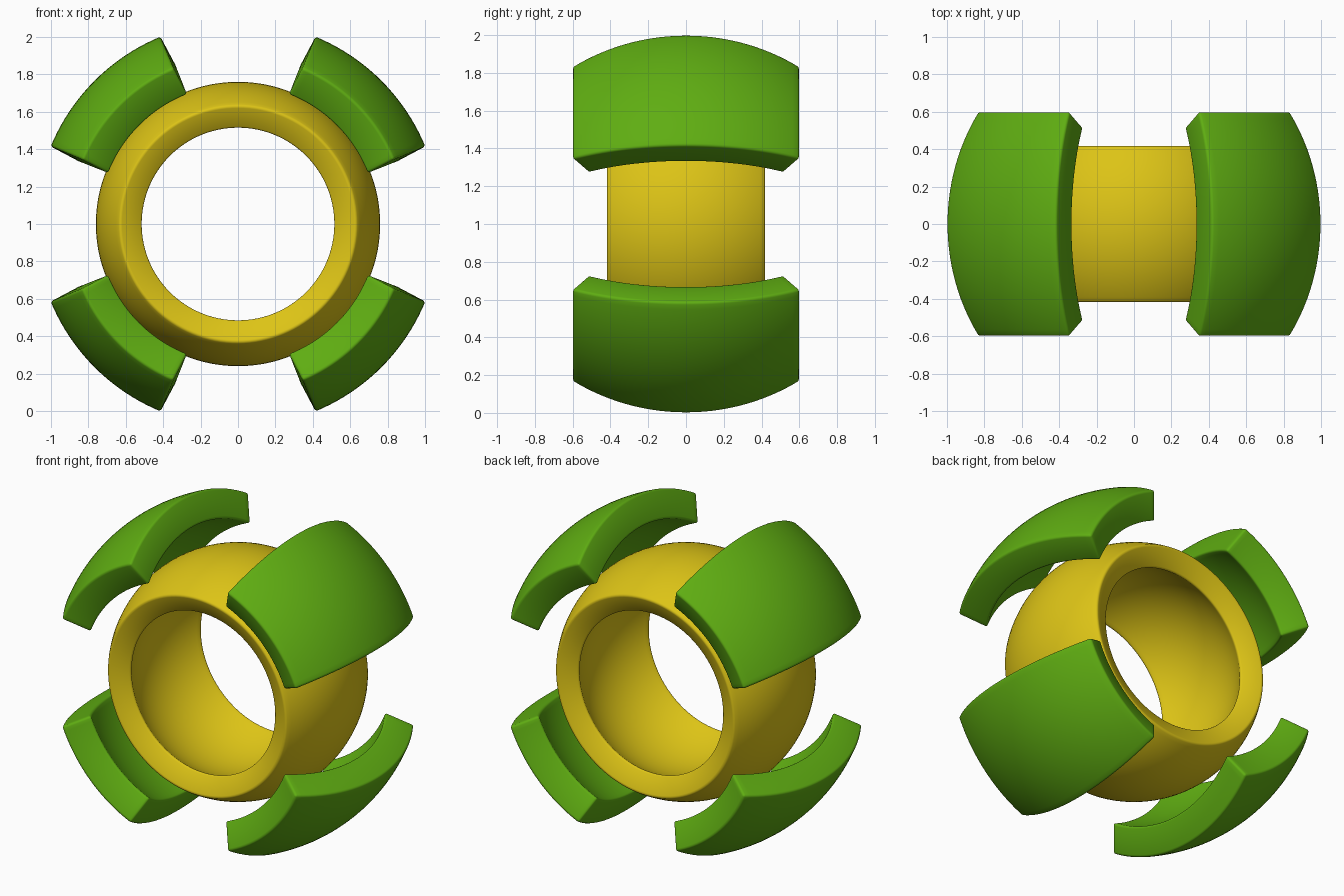
import bpy, bmesh
from math import sin, cos, radians

if "Cube" in bpy.data.objects:
    bpy.data.objects.remove(bpy.data.objects["Cube"])


def material(name, rgb):
    m = bpy.data.materials.new(name)
    m.diffuse_color = (*rgb, 1)
    m.use_nodes = True
    m.node_tree.nodes["Principled BSDF"].inputs["Base Color"].default_value = m.diffuse_color
    return m


def shell(name, mat, centre, outer, inner, na, ne, closed=False):
    """Thick spherical patch; outer/inner = (radius, half azimuth, half elevation) in degrees."""
    bm = bmesh.new()
    grids = []
    for r, ha, he in (outer, inner):
        grid = []
        for i in range(na if closed else na + 1):
            a = radians(centre + ha * (2 * i / na - 1))
            row = []
            for j in range(ne + 1):
                e = radians(he * (2 * j / ne - 1))
                row.append(bm.verts.new((r * cos(e) * cos(a), r * sin(e), 1 + r * cos(e) * sin(a))))
            grid.append(row)
        grids.append(grid)
    out, inn = grids
    n = len(out)
    for i in range(na):
        k = (i + 1) % n
        for g in grids:                       # curved outer and inner skins
            for j in range(ne):
                bm.faces.new((g[i][j], g[k][j], g[k][j + 1], g[i][j + 1]))
        for j in (0, ne):                     # front and back rims
            bm.faces.new((out[i][j], out[k][j], inn[k][j], inn[i][j]))
    if not closed:
        for i in (0, na):                     # end walls
            for j in range(ne):
                bm.faces.new((out[i][j], out[i][j + 1], inn[i][j + 1], inn[i][j]))
    bmesh.ops.recalc_face_normals(bm, faces=bm.faces)
    for f in bm.faces:
        f.smooth = True
    me = bpy.data.meshes.new(name)
    bm.to_mesh(me)
    bm.free()
    me.materials.append(mat)
    ob = bpy.data.objects.new(name, me)
    bpy.context.collection.objects.link(ob)
    # softly rounded edges
    bev = ob.modifiers.new("soft_edges", 'BEVEL')
    bev.width = 0.014
    bev.segments = 3
    bev.limit_method = 'ANGLE'
    bev.angle_limit = radians(35)
    return ob


yellow = material("yellow", (0.72, 0.55, 0.008))
green = material("green", (0.115, 0.42, 0.006))

# Central ring: a sphere band with a hole along y
shell("inner_ring", yellow, 0, (0.76, 180, 33.75), (0.622, 180, 35.0), 128, 24, closed=True)

# Four floating curved plates on the diagonals
for n, (side, ang) in enumerate((("upper_right", 45), ("upper_left", 135),
                                 ("lower_left", 225), ("lower_right", 315))):
    shell(side + "_plate", green, ang, (1.084, 22.5, 33.75), (0.903, 23.6, 34.85), 20, 28)
